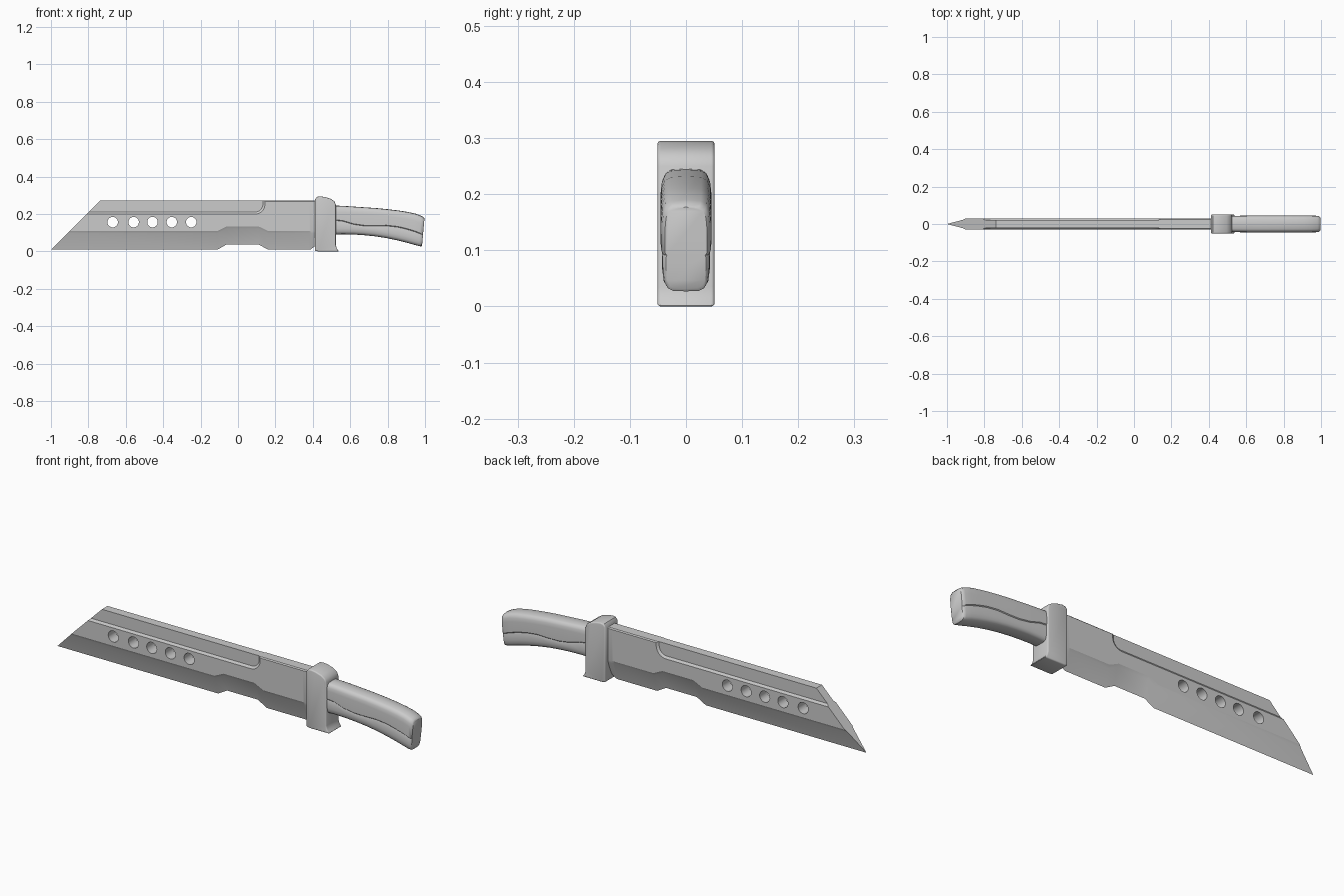
import bpy, bmesh, math

if "Cube" in bpy.data.objects:
    bpy.data.objects.remove(bpy.data.objects["Cube"])


def make_object(name, bm):
    bmesh.ops.recalc_face_normals(bm, faces=bm.faces)
    me = bpy.data.meshes.new(name)
    bm.to_mesh(me)
    bm.free()
    ob = bpy.data.objects.new(name, me)
    bpy.context.collection.objects.link(ob)
    return ob


def loft(name, rings):
    bm = bmesh.new()
    loops = [[bm.verts.new(p) for p in r] for r in rings]
    n = len(loops[0])
    for a, b in zip(loops, loops[1:]):
        for i in range(n):
            j = (i + 1) % n
            bm.faces.new((a[i], a[j], b[j], b[i]))
    bm.faces.new(loops[0])
    bm.faces.new(loops[-1])
    return make_object(name, bm)


def mirrored(half):
    # half section of (x, y, z) from bottom to top, closed on the other side
    return half + [(x, -y, z) for x, y, z in reversed(half) if y > 1e-6]


def apply_modifier(ob, mod):
    bpy.context.view_layer.objects.active = ob
    bpy.ops.object.modifier_apply(modifier=mod.name)


def cut(ob, cutter):
    cutter.hide_render = True
    mod = ob.modifiers.new("cut", 'BOOLEAN')
    mod.operation = 'DIFFERENCE'
    mod.solver = 'EXACT'
    mod.object = cutter
    apply_modifier(ob, mod)
    bpy.data.objects.remove(cutter)


def smooth(ob, angle):
    bpy.ops.object.select_all(action='DESELECT')
    ob.select_set(True)
    bpy.context.view_layer.objects.active = ob
    bpy.ops.object.shade_smooth_by_angle(angle=math.radians(angle))


# Blade: stations of (x, edge height, bevel line height, step half-width)
W, TOP = 0.03, 0.272
stations = [(None, 0.01, 0.11, 0.023), (-0.11, 0.01, 0.11, 0.023),
            (-0.06, 0.038, 0.134, 0.023), (0.11, 0.038, 0.134, 0.023),
            (0.16, 0.01, 0.11, 0.023), (0.38, 0.01, 0.11, 0.023),
            (0.39, 0.012, 0.11, 0.0275), (0.42, 0.035, 0.11, 0.0275)]
rings = []
for x, zb, zl, s in stations:
    half = [(0, zb), (s, zl - 0.013), (W, zl), (W, TOP - 0.005), (W - 0.005, TOP)]
    # the first station is slanted to form the tip
    rings.append(mirrored([(z - 1.01 if x is None else x, y, z) for y, z in half]))
blade = loft("blade", rings)

# Recessed upper panels with a rounded end and a sloped ledge


def panel(y, x1, z0, r):
    arc = [(x1 - r + r * math.sin(a), y, z0 + r - r * math.cos(a))
           for a in [math.pi / 2 * i / 8 for i in range(9)]]
    return [(-1.1, y, z0)] + arc + [(x1, y, 0.32), (-1.1, y, 0.32)]


for side in (-1, 1):
    cut(blade, loft("panel_cutter", [panel(side * 0.022, 0.133, 0.211, 0.042),
                                     panel(side * 0.032, 0.147, 0.197, 0.056)]))

# Row of round holes
for x in (-0.67, -0.558, -0.457, -0.354, -0.25):
    bpy.ops.mesh.primitive_cylinder_add(vertices=32, radius=0.028, depth=0.2,
                                        location=(x, 0, 0.157),
                                        rotation=(math.pi / 2, 0, 0))
    cut(blade, bpy.context.object)
smooth(blade, 20)

# Guard with a small hooked lower corner
outline = [(0.412, 0.004), (0.43, 0.0), (0.54, 0.0), (0.528, 0.016), (0.523, 0.035),
           (0.523, 0.25), (0.516, 0.268), (0.495, 0.282), (0.465, 0.291),
           (0.44, 0.295), (0.422, 0.292), (0.412, 0.278)]
guard = loft("guard", [[(x, y, z) for x, z in outline] for y in (-0.051, 0.051)])
mod = guard.modifiers.new("bevel", 'BEVEL')
mod.width = 0.006
mod.segments = 3
mod.angle_limit = math.radians(50)
apply_modifier(guard, mod)
smooth(guard, 35)

# Handle: (x, bottom, top, half-width, seam position)
grip = [(0.50, 0.09, 0.246, 0.043, 0.50), (0.56, 0.092, 0.244, 0.044, 0.46),
        (0.62, 0.091, 0.240, 0.045, 0.36), (0.68, 0.087, 0.236, 0.045, 0.33),
        (0.74, 0.081, 0.232, 0.045, 0.36), (0.80, 0.072, 0.226, 0.045, 0.42),
        (0.86, 0.060, 0.219, 0.045, 0.44), (0.91, 0.048, 0.211, 0.045, 0.43),
        (0.95, 0.037, 0.202, 0.045, 0.42), (0.98, 0.029, 0.190, 0.044, 0.41),
        (0.992, 0.027, 0.184, 0.042, 0.41), (0.997, 0.032, 0.177, 0.037, 0.41)]
rings = []
for x, zb, zt, w, g in grip:
    # lower half is slightly inset below the seam
    half = [(0, 0), (0.55, 0.005), (0.76, 0.035), (0.9, 0.1), (0.95, 0.2),
            (0.96, g - 0.03), (0.92, g), (1, g + 0.025), (1, 0.76), (0.96, 0.87),
            (0.84, 0.95), (0.6, 0.99), (0, 1)]
    rings.append(mirrored([(x - 0.013 * (1 - t) * max(0, (x - 0.5) / 0.5), y * w,
                            zb + t * (zt - zb)) for y, t in half]))
handle = loft("handle", rings)
smooth(handle, 40)
